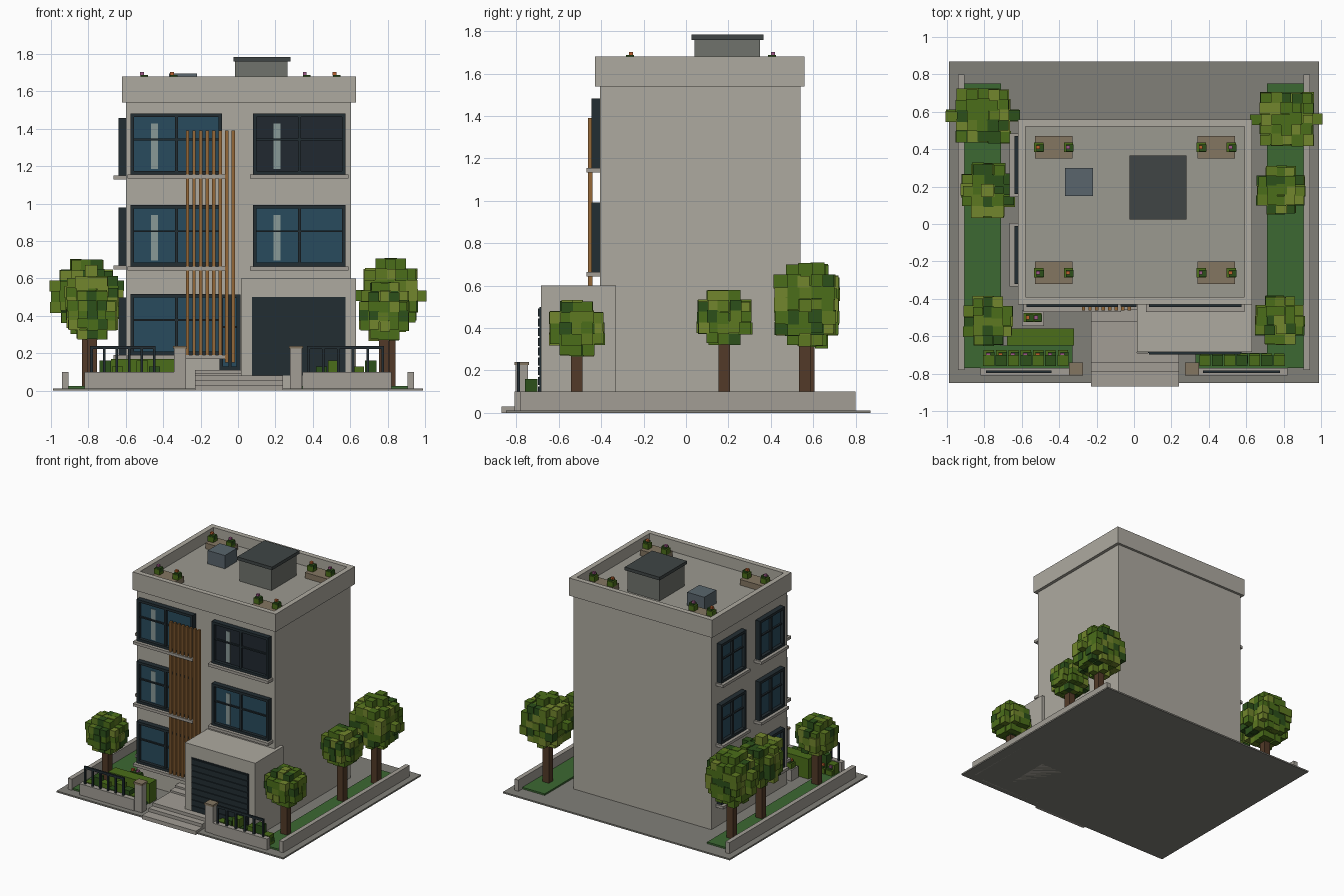
import bpy, bmesh, random
from mathutils import Vector, Matrix

if "Cube" in bpy.data.objects:
    bpy.data.objects.remove(bpy.data.objects["Cube"])

random.seed(7)

COLORS = {
    "wall": (.42, .40, .35), "paving": (.22, .215, .19), "stone": (.36, .34, .30),
    "roof": (.33, .32, .28), "frame": (.016, .026, .032), "glass": (.022, .07, .11),
    "dark_glass": (.015, .022, .03), "curtain": (.25, .32, .31), "wood": (.30, .14, .04),
    "metal": (.10, .13, .15), "slab": (.05, .06, .06), "hut": (.16, .17, .15),
    "planter": (.23, .18, .12), "grass": (.045, .14, .032), "trunk": (.084, .042, .021),
    "leaf_a": (.07, .155, .01), "leaf_b": (.025, .08, .01), "leaf_c": (.17, .24, .026),
    "leaf_d": (.11, .19, .015), "pink": (.35, .10, .25), "orange": (.5, .12, .03),
}
MATS = {}
for key, c in COLORS.items():
    MATS[key] = bpy.data.materials.new(key)
    MATS[key].diffuse_color = (*c, 1)


def boxes(name, items, *mats):
    """One object from boxes (x0, x1, y0, y1, z0, z1[, material slot])."""
    bm = bmesh.new()
    for x0, x1, y0, y1, z0, z1, *slot in items:
        m = Matrix.Translation(((x0 + x1) / 2, (y0 + y1) / 2, (z0 + z1) / 2)) \
            @ Matrix.Diagonal((x1 - x0, y1 - y0, z1 - z0, 1))
        new = bmesh.ops.create_cube(bm, size=1, matrix=m)["verts"]
        for f in {f for v in new for f in v.link_faces}:
            f.material_index = slot[0] if slot else 0
    me = bpy.data.meshes.new(name)
    bm.to_mesh(me)
    bm.free()
    for k in mats:
        me.materials.append(MATS[k])
    ob = bpy.data.objects.new(name, me)
    bpy.context.collection.objects.link(ob)
    return ob


def ring(x0, x1, y0, y1, z0, z1, t):
    """Four boxes forming a rectangular frame seen from above."""
    return [(x0, x1, y0, y0 + t, z0, z1), (x0, x1, y1 - t, y1, z0, z1),
            (x0, x0 + t, y0 + t, y1 - t, z0, z1), (x1 - t, x1, y0 + t, y1 - t, z0, z1)]


FRONT, LEFT = -.405, -.6


def window(name, side, u0, u1, z0, z1, glass="glass", sill=True, curtain=False):
    """Window on the front or left wall: frame, mullions, glass and sill."""
    def at(a, b, d0, d1, c, d, slot=0):
        if side == "front":
            return (a, b, FRONT - d1, FRONT - d0, c, d, slot)
        return (LEFT - d1, LEFT - d0, a, b, c, d, slot)
    t, um, zm = .02, (u0 + u1) / 2, z0 + (z1 - z0) * .57
    parts = [at(u0, u1, 0, .04, z0, z0 + t), at(u0, u1, 0, .04, z1 - t, z1),
             at(u0, u0 + t, 0, .04, z0 + t, z1 - t), at(u1 - t, u1, 0, .04, z0 + t, z1 - t),
             at(um - .008, um + .008, 0, .033, z0 + t, z1 - t),
             at(u0 + t, u1 - t, 0, .028, zm - .005, zm + .005),
             at(u0 + t, u1 - t, -.01, .015, z0 + t, z1 - t, 1)]
    if curtain:
        parts.append(at(u0 + .11, u0 + .148, .01, .018, z0 + .03, z1 - .055, 2))
    if sill:
        parts.append(at(u0 - .015, u1 + .015, -.01, .065, z0 - .022, z0, 3))
    boxes(name, parts, "frame", glass, "curtain", "stone")


def plant(x, y, z, s, flower):
    """Small cubic shrub: two leaf blocks and a blossom."""
    h = s / 2
    return [(x - h, x + h, y - h, y + h, z, z + s * .8, 0),
            (x - h * .5, x + h * 1.1, y - h * .9, y + h * .6, z + s * .4, z + s * 1.05, 1),
            (x - h * .55, x + h * .3, y - h * .4, y + h * .4, z + s, z + s * 1.35, flower)]


PLANT_MATS = ("leaf_a", "leaf_b", "pink", "orange")

# Plot: paving, lawns, boundary walls
boxes("plot_slab", [(-.99, .99, -.85, .87, 0, .012)], "paving")
boxes("lawns", [(-.905, -.71, -.77, .75, .01, .025), (.71, .905, -.77, .75, .01, .025),
                (-.71, -.33, -.77, -.65, .01, .025), (.33, .71, -.77, -.69, .01, .025)], "grass")
boxes("boundary_walls", [(-.94, -.905, -.78, .8, 0, .1), (.905, .94, -.78, .8, 0, .1),
                         (-.82, -.34, -.81, -.77, 0, .1), (.345, .82, -.81, -.77, 0, .1)], "stone")
boxes("gate_pillars", [b for x in (-.31, .31) for b in (
    (x - .033, x + .033, -.805, -.745, 0, .225, 0),
    (x - .038, x + .038, -.81, -.74, .225, .24, 1))], "stone", "planter")

# Fence railings on the front walls
for label, x0, x1 in (("left", -.79, -.44), ("right", .37, .78)):
    n = 5
    boxes(f"railing_{label}", [(x0, x1, -.797, -.783, .222, .24)] + [
        (x - .007, x + .007, -.797, -.783, .1, .222)
        for x in (x0 + .007 + i * (x1 - x0 - .014) / n for i in range(n + 1))], "frame")

# Entrance steps
boxes("entrance_steps", [(-.23, .24, -.87, -.69, 0, .03), (-.23, .24, -.79, -.69, .03, .055),
                         (-.23, .24, -.74, -.69, .055, .08), (-.23, .015, -.69, -.4, 0, .08),
                         (-.23, .015, -.52, -.4, .08, .095), (-.23, .015, -.46, -.4, .095, .11)],
      "stone")

# House body, cornice and roof deck
boxes("house_body", [(-.6, .605, -.405, .54, 0, 1.56)], "wall")
boxes("roof_deck", [(-.59, .6, -.4, .535, 1.55, 1.59)], "roof")
boxes("parapet", ring(-.62, .63, -.43, .56, 1.54, 1.68, .04), "wall")

# Garage block and roller door
boxes("garage", [(.015, .63, -.685, -.33, 0, .6)], "wall")
boxes("garage_door", [(.075, .575, -.69, -.68, .08, .5)] + [
    (.08, .57, -.697, -.685, .086 + i * .046, .086 + i * .046 + .038) for i in range(9)], "frame")

# Front windows
for i, z in enumerate((.19, .665, 1.155)):
    window(f"front_window_left_{i}", "front", -.575, -.085, z, z + .328, curtain=i > 0)
    if i:
        window(f"front_window_right_{i}", "front", .08, .575, z, z + .328,
               "dark_glass" if i == 2 else "glass", curtain=True)
window("entrance_door", "front", -.1, .013, .11, .515, sill=False)

# Side windows
for i, z in enumerate((.19, .67, 1.15)):
    for j, y in enumerate((-.32, .16)):
        window(f"side_window_{i}_{j}", "left", y, y + .31, z, z + .308)

# Vertical timber screen
boxes("timber_slats", [(x - .009, x + .009, -.462, -.44, .18 if i < 6 else .15, 1.39)
                       for i, x in enumerate(-.27 + .035 * k for k in range(8))], "wood")

# Rooftop hut, cooling unit and planters
boxes("roof_hut", [(-.015, .265, .04, .35, 1.58, 1.76, 0),
                   (-.025, .28, .025, .365, 1.76, 1.785, 1)], "hut", "slab")
boxes("cooling_unit", [(-.37, -.22, .15, .3, 1.59, 1.695)], "metal")
troughs, shrubs = [], []
for x in (-.43, .44):
    for y in (-.26, .41):
        troughs.append((x - .1, x + .1, y - .06, y + .06, 1.58, 1.635))
        for k, dx in enumerate((-.08, .08)):
            shrubs += plant(x + dx, y, 1.635, .05, 2 + (k + (y > 0)) % 2)
boxes("roof_troughs", troughs, "planter")
boxes("roof_plants", shrubs, *PLANT_MATS)

# Front garden: hedges, flower rows, stone pot
boxes("hedge", [(-.68, -.32, -.65, -.56, .01, .17)], "leaf_a")
flowers = []
for sx in (-1, 1):
    for k in range(7):
        flowers += plant(sx * (.38 + k * .066), -.7 if sx < 0 else -.72, .02, .055, 2 + (k % 3 == 2))
        flowers.append((sx * (.38 + k * .066) - .03, sx * (.38 + k * .066) + .03,
                        -.76, -.70, .02, .10 + .03 * (k % 3), k % 2))
boxes("flower_bed", flowers, *PLANT_MATS)
boxes("stone_pot", [(-.6, -.48, -.545, -.46, .01, .1)], "stone")
boxes("pot_plants", plant(-.565, -.5, .1, .05, 3) + plant(-.52, -.5, .1, .05, 2), *PLANT_MATS)


# Trees: trunk plus an ellipsoid shell of jittered leaf blocks
def tree(name, x, y, z0, z1, rx, ry, s=.055):
    zc, rz = (z0 + z1) / 2, (z1 - z0) / 2
    boxes(name + "_trunk", [(x - .027, x + .027, y - .027, y + .027, .01, z0 + .08)], "trunk")
    blocks = []
    for i in range(-4, 5):
        for j in range(-4, 5):
            for k in range(-4, 5):
                p = Vector((i * s / (rx - s * .4), j * s / (ry - s * .4), k * s / (rz - s * .4)))
                if not .45 < p.length <= 1.04:
                    continue
                h = s * random.uniform(.5, .6)
                cx, cy, cz = (c + n * s + random.uniform(-.006, .006)
                              for c, n in ((x, i), (y, j), (zc, k)))
                blocks.append((cx - h, cx + h, cy - h, cy + h, cz - h, cz + h,
                               random.choice((0, 0, 1, 2, 3))))
    boxes(name + "_canopy", blocks, "leaf_a", "leaf_b", "leaf_c", "leaf_d")


tree("tree_left_back", -.807, .58, .29, .72, .19, .175)
tree("tree_left_middle", -.78, .18, .28, .66, .16, .18)
tree("tree_left_front", -.78, -.52, .25, .56, .14, .15, .05)
tree("tree_right_back", .815, .56, .31, .71, .185, .175)
tree("tree_right_middle", .785, .18, .29, .615, .145, .15, .05)
tree("tree_right_front", .78, -.515, .25, .55, .14, .16, .05)

for m in bpy.data.materials:
    if m.users and not m.is_grease_pencil:
        m.use_nodes = True
        m.node_tree.nodes["Principled BSDF"].inputs["Base Color"].default_value = m.diffuse_color
